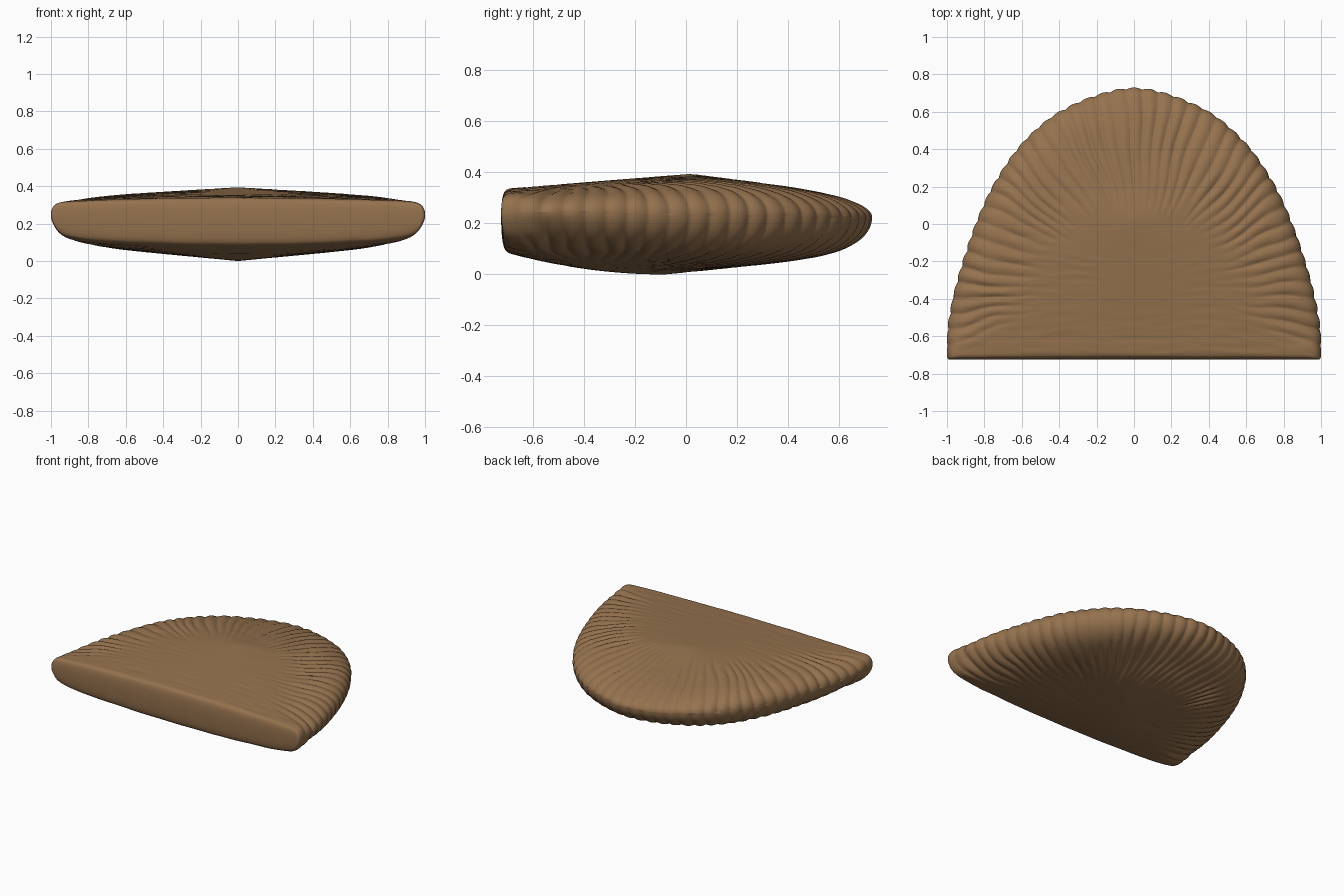
import bpy, bmesh, math
from mathutils import Vector, noise

cube = bpy.data.objects.get("Cube")
if cube:
    bpy.data.objects.remove(cube)

CENTRE = Vector((0, -0.35))
RIDGES = 45
ARC_STEPS = RIDGES * 10
FRONT_STEPS = 70

# Half outline from the front corner to the middle of the back
HALF = [(0.98, -0.725), (1.0, -0.705), (0.997, -0.55), (0.967, -0.38), (0.918, -0.2),
        (0.842, 0.02), (0.743, 0.23), (0.603, 0.43), (0.42, 0.59), (0.2, 0.692), (0, 0.73)]


def smoothstep(a, b, v):
    t = min(1, max(0, (v - a) / (b - a)))
    return t * t * (3 - 2 * t)


def spline(points, per_segment=24):
    """Smooth curve passing through the points."""
    pts = [Vector(p) for p in points]
    pts = [pts[0]] + pts + [pts[-1]]
    out = []
    for a, b, c, d in zip(pts, pts[1:], pts[2:], pts[3:]):
        for i in range(per_segment):
            t = i / per_segment
            out.append(b + 0.5 * t * (c - a + t * (2 * a - 5 * b + 4 * c - d
                                                  + t * (3 * (b - c) + d - a))))
    return out + [pts[-1]]


def resample(points, count):
    """Evenly spaced points along a polyline."""
    lengths = [0]
    for a, b in zip(points, points[1:]):
        lengths.append(lengths[-1] + (b - a).length)
    out, k = [], 0
    for i in range(count + 1):
        goal = lengths[-1] * i / count
        while k < len(points) - 2 and lengths[k + 1] < goal:
            k += 1
        f = (goal - lengths[k]) / max(1e-9, lengths[k + 1] - lengths[k])
        out.append(points[k].lerp(points[k + 1], f))
    return out


# Closed outline: (point, position along the curved side or None on the straight front)
arc = resample(spline(HALF + [(-x, y) for x, y in HALF[-2::-1]]), ARC_STEPS)
outline = [(p, i / ARC_STEPS) for i, p in enumerate(arc)]
for i in range(1, FRONT_STEPS):
    outline.append((arc[-1].lerp(arc[0], i / FRONT_STEPS), None))

# Ring positions, crowded toward the rim
rings = [0.85 * i / 28 for i in range(1, 29)]
rings += [1 - 0.15 * (1 - i / 18) ** 2.5 for i in range(1, 18)]


def skin(x, y, upper):
    """Broad domed height of the upper or lower face."""
    if upper:
        fall = 0.08 * (0.02 - y) if y < 0.02 else 0.125 * (y - 0.02)
        return 0.395 - ((0.06 * abs(x)) ** 2.4 + fall ** 2.4) ** (1 / 2.4)
    rise = 0.22 * (y + 0.08) ** 2 if y < -0.08 else 0.1 * (y + 0.08)
    dome = ((0.095 * abs(x)) ** 2.4 + rise ** 2.4) ** (1 / 2.4)
    return dome + 0.03 * abs(x) ** 10 + 0.04 * abs(x) ** 30


def vertex(p, along, s, side):
    """Point at fraction s from the centre to outline point p; side is 1, 0 or -1."""
    groove = 0
    power = 45
    if along is not None:
        edge = min(along, 1 - along)
        soft = 9 + 5 * p.x ** 2 if side >= 0 else 10
        power = 45 + (soft - 45) * smoothstep(0.0, 0.05, edge)
        wobble = 0.7 * noise.noise(Vector((p.x * s * 4, p.y * s * 4, 0.5 * side)))
        swirl = 0.5 * (1 - s) * (1 if side >= 0 else -1)
        start = 0.36 + 0.18 * p.x ** 2 + 0.12 * noise.noise(Vector((along * 30, 3, side)))
        fade = smoothstep(start, start + 0.34, s)
        fade *= 0.85 + 0.5 * noise.noise(Vector((p.x * s * 6, p.y * s * 6, 7 + side)))
        bump = abs(math.sin(math.pi * (along * RIDGES + (wobble + swirl) * (1 - s ** 8))))
        groove = (1 - bump) * fade * smoothstep(0.0, 0.04, edge)
    flat = CENTRE + (p - CENTRE) * s * (1 - 0.011 * groove * s ** 4)
    seam = 0.225 + 0.02 * flat.x ** 2
    if side == 0:
        return Vector((flat.x, flat.y, seam))
    rim = math.sqrt(max(0, 1 - s ** power))
    height = skin(flat.x, flat.y, side > 0)
    # Gentle creases stretched along the front edge
    crease = 0.004 * noise.noise(Vector((flat.x * 4, flat.y * 22, side * 5)))
    crease *= smoothstep(0.1, 0.4, s)
    z = seam + (height - seam) * rim - side * (0.014 * groove + abs(crease)) * rim
    return Vector((flat.x, flat.y, z))


# Cushion body: an upper and a lower skin sharing the rim
bm = bmesh.new()
n = len(outline)
rim_loop = [bm.verts.new(vertex(p, a, 1, 0)) for p, a in outline]
for side in (1, -1):
    loops = [[bm.verts.new(vertex(p, a, s, side)) for p, a in outline] for s in rings]
    loops.append(rim_loop)
    hub = bm.verts.new((CENTRE.x, CENTRE.y, skin(CENTRE.x, CENTRE.y, side > 0)))
    for i in range(n):
        j = (i + 1) % n
        bm.faces.new((hub, loops[0][i], loops[0][j]))
        for inner, outer in zip(loops, loops[1:]):
            bm.faces.new((inner[i], outer[i], outer[j], inner[j]))
bmesh.ops.recalc_face_normals(bm, faces=bm.faces)
low = min(v.co.z for v in bm.verts)
bmesh.ops.translate(bm, verts=bm.verts, vec=(0, 0, -low))

mesh = bpy.data.meshes.new("pleated_cushion")
bm.to_mesh(mesh)
bm.free()
mesh.shade_smooth()
cushion = bpy.data.objects.new("pleated_cushion", mesh)
bpy.context.collection.objects.link(cushion)

# Brown leather colour
colour = (0.30, 0.168, 0.076, 1)
leather = bpy.data.materials.new("brown_leather")
leather.use_nodes = True
leather.diffuse_color = colour
shader = next(nd for nd in leather.node_tree.nodes if nd.type == "BSDF_PRINCIPLED")
shader.inputs["Base Color"].default_value = colour
mesh.materials.append(leather)
